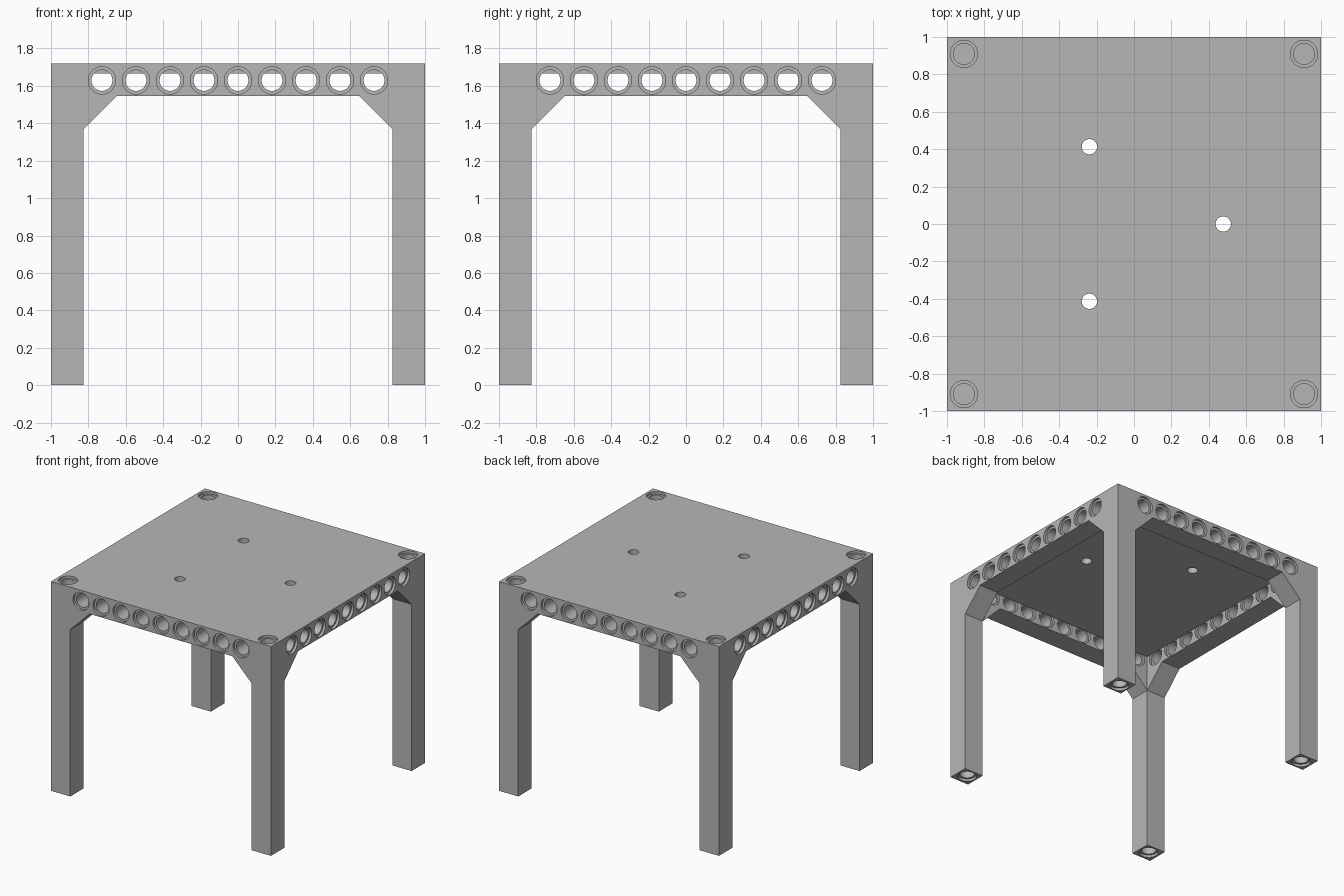
import bpy, bmesh, math
from mathutils import Matrix, Vector

if "Cube" in bpy.data.objects:
    bpy.data.objects.remove(bpy.data.objects["Cube"])

TOP, BOT, GUSSET = 1.72, 1.547, 1.37   # top surface, beam underside, gusset foot
A = 0.825                              # inner face of beams and legs
PLATE = 1.667                          # underside of the top plate
PITCH = 2 / 11                         # hole spacing
R_OUT, R_IN, STEP = 0.073, 0.056, 0.02 # counterbore, bore, counterbore depth

grey = bpy.data.materials.new("plain_grey")
grey.diffuse_color = (0.47, 0.47, 0.47, 1)
grey.use_nodes = True
grey.node_tree.nodes["Principled BSDF"].inputs["Base Color"].default_value = grey.diffuse_color


def lathe(bm, rings, matrix, n=32):
    """Closed stepped cylinder from (height, radius) rings."""
    loops = [[bm.verts.new(matrix @ Vector((r * math.cos(2 * math.pi * i / n),
                                            r * math.sin(2 * math.pi * i / n), h)))
              for i in range(n)] for h, r in rings]
    for lo, hi in zip(loops, loops[1:]):
        for i in range(n):
            j = (i + 1) % n
            bm.faces.new((lo[i], lo[j], hi[j], hi[i]))
    bm.faces.new(loops[0][::-1])
    bm.faces.new(loops[-1])


def prism(bm, pts, vec):
    """Extrude a closed outline along vec."""
    face = bm.faces.new([bm.verts.new(p) for p in pts])
    ext = bmesh.ops.extrude_face_region(bm, geom=[face])["geom"]
    bmesh.ops.translate(bm, verts=[v for v in ext if isinstance(v, bmesh.types.BMVert)], vec=vec)


def to_object(bm, name):
    bmesh.ops.recalc_face_normals(bm, faces=bm.faces[:])
    me = bpy.data.meshes.new(name)
    bm.to_mesh(me)
    bm.free()
    ob = bpy.data.objects.new(name, me)
    bpy.context.collection.objects.link(ob)
    return ob


def drilled(bm, cutter_bm, name, hidden=lambda f: False):
    """Cut the holes, then drop faces buried in neighbouring parts."""
    ob, cutter = to_object(bm, name), to_object(cutter_bm, name + "_cutter")
    cutter.hide_render = True
    mod = ob.modifiers.new("holes", 'BOOLEAN')
    mod.operation, mod.solver, mod.object = 'DIFFERENCE', 'EXACT', cutter
    dg = bpy.context.evaluated_depsgraph_get()
    me = bpy.data.meshes.new_from_object(ob.evaluated_get(dg))
    ob.modifiers.clear()
    ob.data = me
    bpy.data.objects.remove(cutter)
    b = bmesh.new()
    b.from_mesh(me)
    bmesh.ops.delete(b, geom=[f for f in b.faces if hidden(f)], context='FACES')
    b.to_mesh(me)
    b.free()
    me.materials.clear()
    me.materials.append(grey)
    me.shade_smooth()
    me.set_sharp_from_angle(angle=math.radians(30))
    return ob


def repeat_round(ob, names):
    """Quarter-turn copies about the centre."""
    for k, name in enumerate(names):
        o = ob if k == 0 else ob.copy()
        if k:
            bpy.context.collection.objects.link(o)
        o.name = name
        o.rotation_euler.z = k * math.pi / 2


# Side beam with corner gussets and nine stepped holes
bm, cut = bmesh.new(), bmesh.new()
g = A - (BOT - GUSSET)
prism(bm, [(x, -1, z) for x, z in ((-A, GUSSET), (-g, BOT), (g, BOT),
                                   (A, GUSSET), (A, TOP), (-A, TOP))], (0, 1 - A, 0))
for i in range(-4, 5):
    m = Matrix.Translation((i * PITCH, 0, TOP - PITCH / 2)) @ Matrix.Rotation(math.pi / 2, 4, 'X')
    lathe(cut, [(A - 0.05, R_OUT), (A + STEP, R_OUT), (A + STEP, R_IN),
                (1 - STEP, R_IN), (1 - STEP, R_OUT), (1.05, R_OUT)], m)
beam = drilled(bm, cut, "front_beam",
               lambda f: abs(f.normal.x) > 0.9 and abs(f.calc_center_median().x) > A - 0.001)
repeat_round(beam, ["front_beam", "right_beam", "back_beam", "left_beam"])

# Leg with a blind stepped socket at the top and at the foot
bm, cut = bmesh.new(), bmesh.new()
square = [(-1, -1, 0), (-A, -1, 0), (-A, -A, 0), (-1, -A, 0)]
prism(bm, square, (0, 0, TOP))
bmesh.ops.bisect_plane(bm, geom=bm.verts[:] + bm.edges[:] + bm.faces[:],
                       plane_co=(0, 0, GUSSET), plane_no=(0, 0, 1))
c = -5 * PITCH
socket = [(-0.17, R_IN), (-STEP, R_IN), (-STEP, R_OUT), (0.05, R_OUT)]
lathe(cut, socket, Matrix.Translation((c, c, TOP)))
lathe(cut, socket, Matrix.Translation((c, c, 0)) @ Matrix.Rotation(math.pi, 4, 'X'))


def leg_hidden(f):
    p = f.calc_center_median()
    return p.z > GUSSET and max(p.x, p.y) > -A - 0.001 and abs(f.normal.z) < 0.1


leg = drilled(bm, cut, "front_left_leg", leg_hidden)
repeat_round(leg, ["front_left_leg", "front_right_leg", "back_right_leg", "back_left_leg"])

# Top plate with three round holes
bm, cut = bmesh.new(), bmesh.new()
prism(bm, [(-A, -A, PLATE), (A, -A, PLATE), (A, A, PLATE), (-A, A, PLATE)], (0, 0, TOP - PLATE))
for k in range(3):
    t = k * 2 * math.pi / 3
    lathe(cut, [(1.5, 0.041), (1.9, 0.041)],
          Matrix.Translation((0.477 * math.cos(t), 0.477 * math.sin(t), 0)))
drilled(bm, cut, "top_plate")
